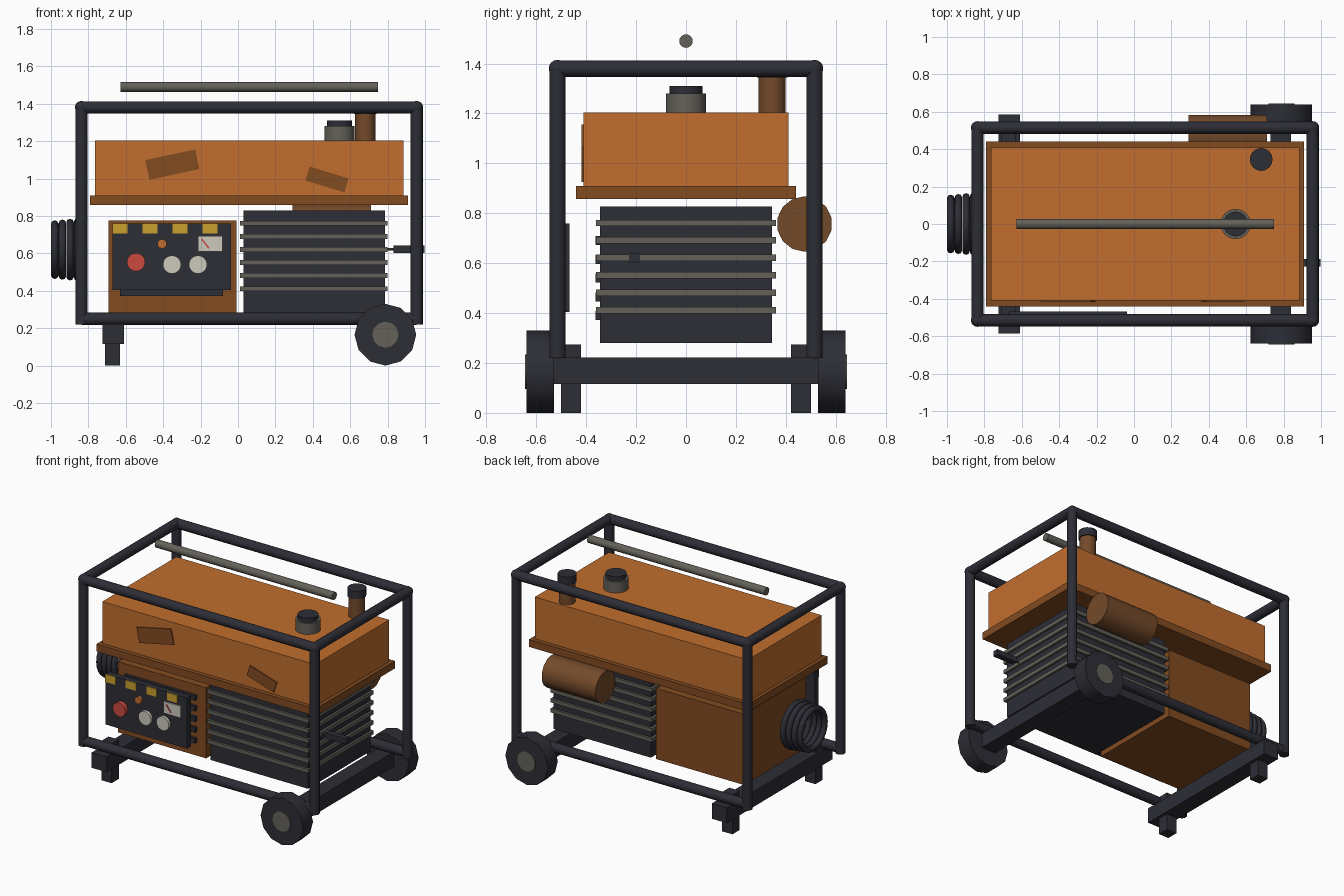
import bpy, math
from mathutils import Vector

if "Cube" in bpy.data.objects:
    bpy.data.objects.remove(bpy.data.objects["Cube"])


def lin(c):
    c /= 255
    return c / 12.92 if c <= 0.04045 else ((c + 0.055) / 1.055) ** 2.4


def material(name, r, g, b):
    m = bpy.data.materials.new(name)
    m.diffuse_color = (lin(r), lin(g), lin(b), 1)
    m.use_nodes = True
    m.node_tree.nodes["Principled BSDF"].inputs["Base Color"].default_value = m.diffuse_color
    return m


ORANGE = material("orange", 193, 110, 46)
BURNT = material("burnt_orange", 130, 75, 33)
BROWN = material("rust_brown", 116, 74, 42)
DARK = material("charcoal", 45, 46, 54)
GRAY = material("warm_gray", 99, 97, 89)
YELLOW = material("hazard_yellow", 202, 160, 46)
RED = material("red", 203, 74, 64)
WHITE = material("off_white", 204, 200, 188)


def finish(name, mat, smooth=0):
    o = bpy.context.object
    o.name = name
    o.data.materials.append(mat)
    if smooth:
        bpy.ops.object.shade_smooth_by_angle(angle=math.radians(smooth))
    return o


def box(name, mat, x, y, z, tilt=0):
    """Box from (min, max) ranges, optionally tilted about the y axis."""
    bpy.ops.mesh.primitive_cube_add(size=1)
    o = finish(name, mat)
    o.location = [(a + b) / 2 for a, b in (x, y, z)]
    o.scale = [b - a for a, b in (x, y, z)]
    o.rotation_euler.y = -math.radians(tilt)
    return o


def rod(name, mat, a, b, r, sides=16, smooth=40):
    """Cylinder between two points."""
    a, b = Vector(a), Vector(b)
    bpy.ops.mesh.primitive_cylinder_add(vertices=sides, radius=r, depth=(b - a).length,
                                        location=(a + b) / 2)
    o = finish(name, mat, smooth)
    o.rotation_euler = (b - a).to_track_quat('Z', 'Y').to_euler()
    return o


# Tubular frame: rails, posts, corner joints
X0, X1, Y, ZB, ZT, R = -0.837, 0.955, 0.515, 0.25, 1.38, 0.033
for s in (-1, 1):
    rod("top_rail", DARK, (X0, s * Y, ZT), (X1, s * Y, ZT), R)
    rod("bottom_rail", DARK, (X0, s * Y, ZB), (X1, s * Y, ZB), R)
    for x in (X0, X1):
        rod("post", DARK, (x, s * Y, 0.22), (x, s * Y, ZT), R)
        bpy.ops.mesh.primitive_uv_sphere_add(segments=16, ring_count=8, radius=R + 0.002,
                                             location=(x, s * Y, ZT))
        finish("corner_joint", DARK, 60)
for x in (X0, X1):
    rod("top_cross_rail", DARK, (x, -Y, ZT), (x, Y, ZT), R)

# Cross beams, feet and wheels
box("foot_beam", DARK, (-0.725, -0.61), (-0.585, 0.585), (0.115, 0.222))
box("axle_beam", DARK, (0.73, 0.84), (-0.54, 0.54), (0.115, 0.222))
for s in (-1, 1):
    c = s * 0.46
    box("foot", DARK, (-0.71, -0.63), (c - 0.04, c + 0.04), (0, 0.275))
    w = rod("wheel", DARK, (0.788, s * 0.53, 0.165), (0.788, s * 0.64, 0.165), 0.165, 12)
    rod("wheel_hub", GRAY, (0.788, s * 0.60, 0.165), (0.788, s * 0.645, 0.165), 0.07, 12)

# Engine block with cooling fins
box("engine_block", DARK, (0.03, 0.785), (-0.345, 0.345), (0.28, 0.828))
for i in range(6):
    z = 0.411 + i * 0.07
    box("cooling_fin", GRAY, (0.012, 0.80), (-0.36, 0.36), (z - 0.013, z + 0.013))

# Alternator housing with vent slats
box("alternator_housing", BURNT, (-0.692, -0.008), (-0.342, 0.342), (0.28, 0.775))
for i in range(5):
    z = 0.39 + i * 0.075
    box("vent_slat", DARK, (-0.63, -0.08), (-0.362, -0.34), (z - 0.018, z + 0.018))

# Air duct on the left end
for i in range(4):
    bpy.ops.mesh.primitive_torus_add(major_radius=0.137 + 0.004 * i, minor_radius=0.02,
                                     major_segments=24, minor_segments=8,
                                     location=(-0.98 + 0.041 * i, 0, 0.62),
                                     rotation=(0, math.pi / 2, 0))
    finish("duct_ring", DARK, 60)

# Control panel
PF = -0.51
box("control_panel", DARK, (-0.67, -0.037), (PF, -0.467), (0.405, 0.76))
for i in range(4):
    x = -0.67 + i * 0.16
    box("hazard_stripe", YELLOW, (x, x + 0.08), (PF - 0.006, PF), (0.706, 0.76))
for name, mat, x, z, r, d in (("stop_button", RED, -0.545, 0.553, 0.049, 0.03),
                              ("socket", WHITE, -0.353, 0.54, 0.049, 0.02),
                              ("socket", WHITE, -0.214, 0.54, 0.049, 0.02),
                              ("indicator_lamp", ORANGE, -0.406, 0.651, 0.025, 0.02)):
    rod(name, mat, (x, PF, z), (x, PF - d, z), r)
box("meter_face", WHITE, (-0.215, -0.082), (PF - 0.009, PF), (0.61, 0.692))
box("meter_needle", RED, (-0.206, -0.144), (PF - 0.013, PF - 0.008), (0.648, 0.656), -52)

# Fuel tank, rim and worn patches
box("tank_rim", BURNT, (-0.79, 0.91), (-0.44, 0.44), (0.858, 0.91))
box("fuel_tank", ORANGE, (-0.765, 0.885), (-0.41, 0.41), (0.91, 1.203))
box("worn_patch", BURNT, (-0.488, -0.215), (-0.418, -0.409), (1.021, 1.128), 12)
box("worn_patch", BURNT, (0.367, 0.585), (-0.418, -0.409), (0.956, 1.034), -17)

# Filler cap, exhaust stack and muffler
rod("filler_neck", GRAY, (0.543, 0, 1.19), (0.543, 0, 1.28), 0.081)
rod("filler_cap", DARK, (0.543, 0, 1.28), (0.543, 0, 1.31), 0.067)
rod("exhaust_stack", BROWN, (0.68, 0.345, 1.19), (0.68, 0.345, 1.35), 0.054)
rod("exhaust_cap", DARK, (0.68, 0.345, 1.345), (0.68, 0.345, 1.40), 0.061)
rod("muffler", BROWN, (0.292, 0.475, 0.757), (0.71, 0.475, 0.757), 0.111, 14)

# Lifting bar and pull handle
rod("lifting_bar", GRAY, (-0.627, 0, 1.49), (0.748, 0, 1.49), 0.027)
rod("pull_cord", GRAY, (0.78, -0.207, 0.622), (0.84, -0.207, 0.622), 0.006, 8)
box("pull_handle", DARK, (0.832, 0.998), (-0.227, -0.187), (0.603, 0.641))
